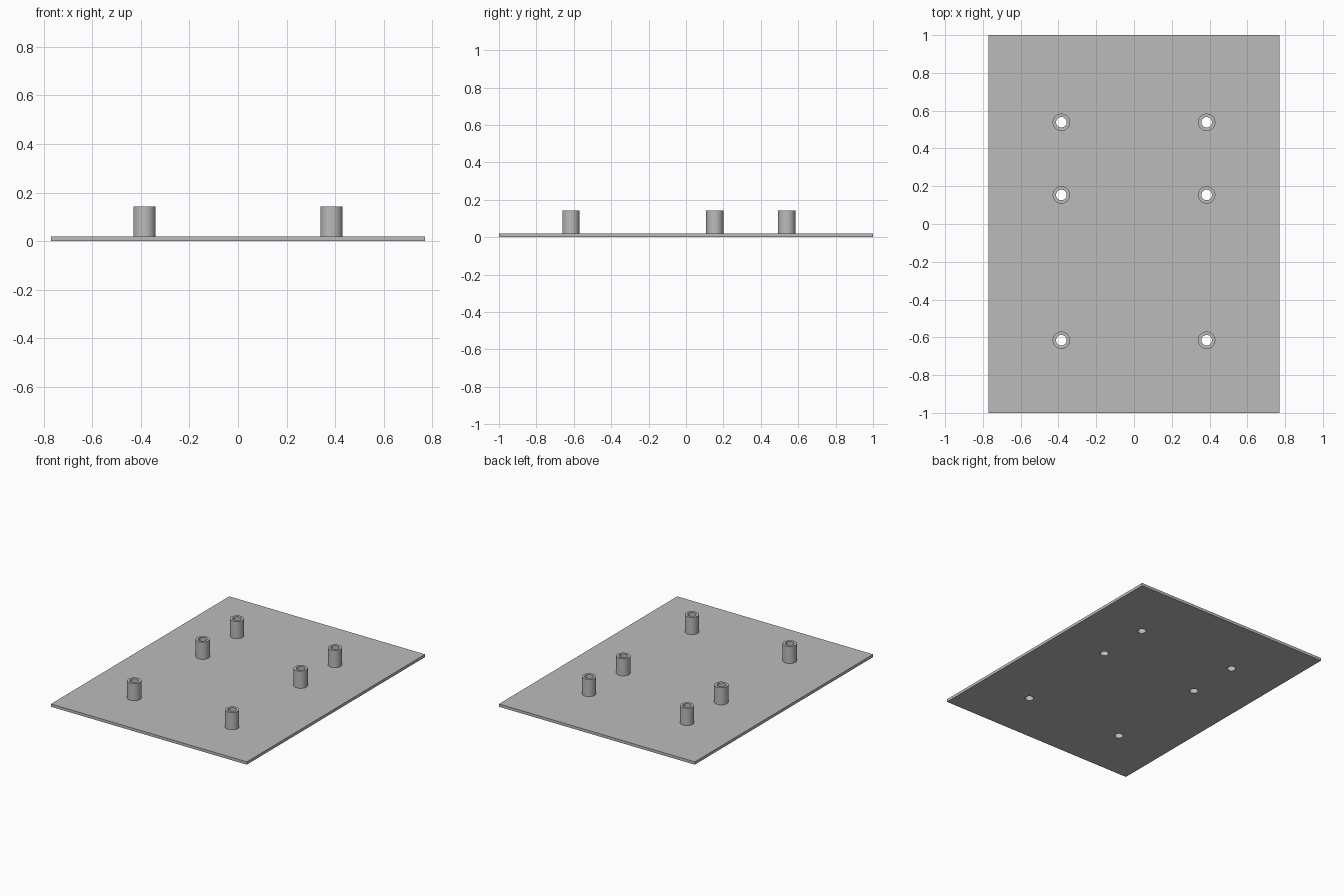
import bpy, bmesh
from math import radians
from mathutils import Matrix

cube = bpy.data.objects.get("Cube")
if cube:
    bpy.data.objects.remove(cube, do_unlink=True)

UNIT = 1 / 13                      # the layout follows a 20 x 26 unit grid
WIDTH, LENGTH, THICK = 20 * UNIT, 26 * UNIT, 0.02
TOP, OUTER, BORE, SIDES = 0.142, 0.046, 0.028, 48
ROWS = {"front": -8 * UNIT, "middle": 2 * UNIT, "back": 7 * UNIT}
COLUMNS = {"left": 5 * UNIT, "right": -5 * UNIT}

grey = bpy.data.materials.new("plain grey")
grey.use_nodes = True
colour = (0.5, 0.5, 0.5, 1)
grey.diffuse_color = colour
grey.node_tree.nodes["Principled BSDF"].inputs["Base Color"].default_value = colour


def add_object(name, bm):
    bmesh.ops.recalc_face_normals(bm, faces=bm.faces)
    mesh = bpy.data.meshes.new(name)
    bm.to_mesh(mesh)
    bm.free()
    mesh.materials.append(grey)
    obj = bpy.data.objects.new(name, mesh)
    bpy.context.collection.objects.link(obj)
    return obj


def select_only(obj):
    bpy.ops.object.select_all(action="DESELECT")
    obj.select_set(True)
    bpy.context.view_layer.objects.active = obj


# Flat base plate
bm = bmesh.new()
bmesh.ops.create_cube(bm, size=1, matrix=Matrix.Translation((0, 0, THICK / 2))
                      @ Matrix.Diagonal((WIDTH, LENGTH, THICK, 1)))
plate = add_object("base_plate", bm)

# Screw holes through the plate
bm = bmesh.new()
for x in COLUMNS.values():
    for y in ROWS.values():
        bmesh.ops.create_cone(bm, cap_ends=True, segments=SIDES, radius1=BORE,
                              radius2=BORE, depth=THICK * 4,
                              matrix=Matrix.Translation((x, y, 0)))
cutter = add_object("hole_cutter", bm)
cutter.hide_render = True
holes = plate.modifiers.new("holes", "BOOLEAN")
holes.object = cutter
holes.operation = "DIFFERENCE"
holes.solver = "EXACT"
select_only(plate)
bpy.ops.object.modifier_apply(modifier=holes.name)
bpy.data.objects.remove(cutter, do_unlink=True)
bpy.ops.object.shade_smooth_by_angle(angle=radians(30))


# Hollow standoffs, each a tube profile spun about its axis
def standoff(name, x, y):
    bm = bmesh.new()
    profile = [(BORE, THICK), (BORE, TOP), (OUTER, TOP), (OUTER, THICK)]
    verts = [bm.verts.new((r, 0, z)) for r, z in profile]
    edges = [bm.edges.new((verts[i - 1], verts[i])) for i in range(len(verts))]
    bmesh.ops.spin(bm, geom=verts + edges, axis=(0, 0, 1), cent=(0, 0, 0),
                   angle=radians(360), steps=SIDES, use_merge=True)
    bmesh.ops.remove_doubles(bm, verts=bm.verts, dist=1e-5)
    obj = add_object(name, bm)
    obj.location = (x, y, 0)
    select_only(obj)
    bpy.ops.object.shade_smooth_by_angle(angle=radians(30))


for row, y in ROWS.items():
    for side, x in COLUMNS.items():
        standoff(f"standoff_{row}_{side}", x, y)
